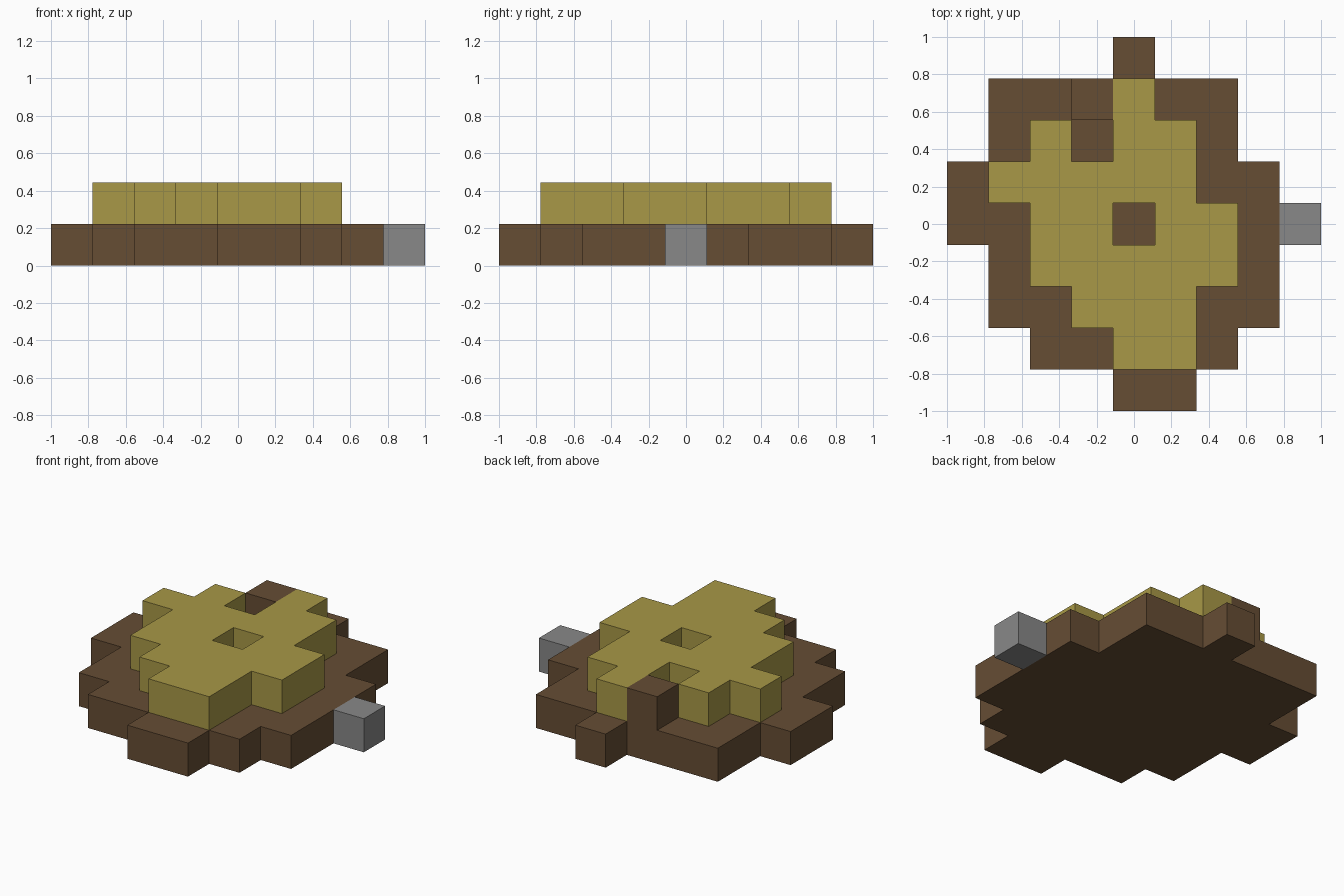
import bpy
import bmesh
from math import radians

default_cube = bpy.data.objects.get("Cube")
if default_cube:
    bpy.data.objects.remove(default_cube, do_unlink=True)

CELL = 2 / 9


def make_material(name, color):
    mat = bpy.data.materials.new(name)
    mat.use_nodes = True
    rgba = (*color, 1)
    mat.diffuse_color = rgba
    mat.node_tree.nodes["Principled BSDF"].inputs["Base Color"].default_value = rgba
    return mat


def make_slab(name, plan, mark, level, mat):
    """Extrude every cell of the plan that carries the mark into one block slab."""
    bm = bmesh.new()
    z = level * CELL
    for row, line in enumerate(plan):
        for col, char in enumerate(line):
            if char == mark:
                x, y = col * CELL - 1, 1 - row * CELL
                corners = [(x, y - CELL), (x + CELL, y - CELL), (x + CELL, y), (x, y)]
                bm.faces.new([bm.verts.new((*c, z)) for c in corners])
    bmesh.ops.remove_doubles(bm, verts=bm.verts, dist=0.001)
    raised = bmesh.ops.extrude_face_region(bm, geom=bm.faces[:], use_keep_orig=True)
    top = [v for v in raised["geom"] if isinstance(v, bmesh.types.BMVert)]
    bmesh.ops.translate(bm, verts=top, vec=(0, 0, CELL))
    bmesh.ops.recalc_face_normals(bm, faces=bm.faces)
    # Join coplanar cell faces into clean flat sides
    bmesh.ops.dissolve_limit(bm, angle_limit=radians(1), verts=bm.verts, edges=bm.edges)
    mesh = bpy.data.meshes.new(name)
    bm.to_mesh(mesh)
    bm.free()
    mesh.materials.append(mat)
    obj = bpy.data.objects.new(name, mesh)
    bpy.context.collection.objects.link(obj)
    return obj


brown = make_material("brown", (0.133, 0.074, 0.034))
straw = make_material("straw_yellow", (0.392, 0.314, 0.063))
grey = make_material("grey", (0.246, 0.246, 0.246))

# Plans run from back to front: B brown, Y yellow, G grey
lower_plan = [
    "....B....",
    ".BBBBBB..",
    ".BBBBBB..",
    "BBBBBBBB.",
    "BBBBBBBBG",
    ".BBBBBBB.",
    ".BBBBBBB.",
    "..BBBBB..",
    "....BB...",
]
upper_plan = [
    ".........",
    "...BY....",
    "..Y.YY...",
    ".YYYYY...",
    "..YY.YY..",
    "..YYYYY..",
    "...YYY...",
    "....YY...",
    ".........",
]

# Base layer with its side stud
make_slab("base", lower_plan, "B", 0, brown)
make_slab("side_stud", lower_plan, "G", 0, grey)

# Raised layer with a brown block at the back
make_slab("top_layer", upper_plan, "Y", 1, straw)
make_slab("back_block", upper_plan, "B", 1, brown)
